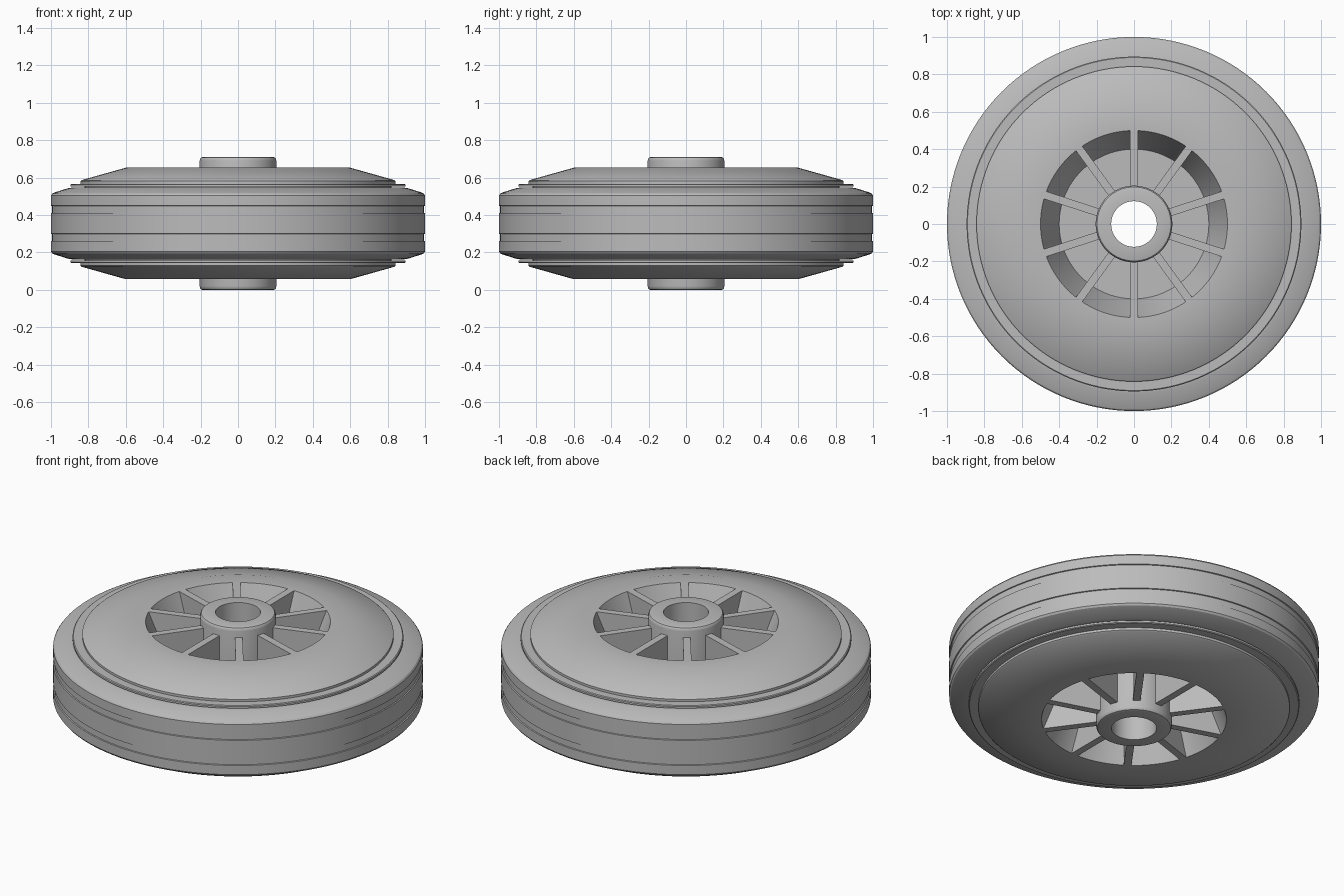
import bpy, bmesh, math
from mathutils import Matrix

cube = bpy.data.objects.get("Cube")
if cube:
    bpy.data.objects.remove(cube, do_unlink=True)

MID = 0.355      # height of the wheel's middle plane
SEGMENTS = 128
SPOKES = 10

grey = bpy.data.materials.new("plain grey")
grey.use_nodes = True
GREY = (0.5, 0.5, 0.5, 1)
grey.diffuse_color = GREY
grey.node_tree.nodes["Principled BSDF"].inputs["Base Color"].default_value = GREY


def finish(name, bm, smooth=True):
    bmesh.ops.recalc_face_normals(bm, faces=bm.faces)
    mesh = bpy.data.meshes.new(name)
    bm.to_mesh(mesh)
    bm.free()
    mesh.materials.append(grey)
    obj = bpy.data.objects.new(name, mesh)
    obj.location.z = MID
    bpy.context.collection.objects.link(obj)
    if smooth:
        bpy.ops.object.select_all(action="DESELECT")
        obj.select_set(True)
        bpy.context.view_layer.objects.active = obj
        bpy.ops.object.shade_smooth_by_angle(angle=math.radians(25))
    return obj


def lathe(name, upper):
    """Spin the upper half of a profile, mirrored below, into a closed ring."""
    profile = upper + [(r, -z) for r, z in reversed(upper)]
    bm = bmesh.new()
    rings = []
    for i in range(SEGMENTS):
        a = math.tau * i / SEGMENTS
        rings.append([bm.verts.new((r * math.cos(a), r * math.sin(a), z))
                      for r, z in profile])
    n = len(profile)
    for i, ring in enumerate(rings):
        after = rings[(i + 1) % SEGMENTS]
        for j in range(n):
            k = (j + 1) % n
            bm.faces.new((ring[j], after[j], after[k], ring[k]))
    return finish(name, bm)


# Hub tube with rounded ends
lathe("hub", [(0.122, 0.355), (0.19, 0.355), (0.198, 0.352),
              (0.203, 0.345), (0.205, 0.335)])

# Rim: thin central web, sloped pocket wall, flat face, cone and two lips
lathe("rim", [(0.18, 0.05), (0.4, 0.05), (0.5, 0.298), (0.6, 0.298),
              (0.835, 0.232), (0.842, 0.226), (0.842, 0.212),
              (0.89, 0.212), (0.895, 0.208), (0.895, 0.197), (0.82, 0.197)])

# Tyre with rounded shoulders and a pair of shallow grooves
lathe("tyre", [(0.8, 0.193), (0.88, 0.193), (0.91, 0.188), (0.98, 0.166),
               (0.993, 0.16), (1.0, 0.15), (1.0, 0.095), (0.994, 0.093),
               (0.994, 0.057), (1.0, 0.055)])

# Spokes flush with the rim face, running from hub to pocket wall
bm = bmesh.new()
for i in range(SPOKES):
    turn = Matrix.Rotation(math.pi / 2 + math.tau * i / SPOKES, 4, "Z")
    place = Matrix.Translation((0.335, 0, 0))
    size = Matrix.Diagonal((0.33, 0.042, 0.596, 1))
    bmesh.ops.create_cube(bm, size=1, matrix=turn @ place @ size)
finish("spokes", bm, smooth=False)
